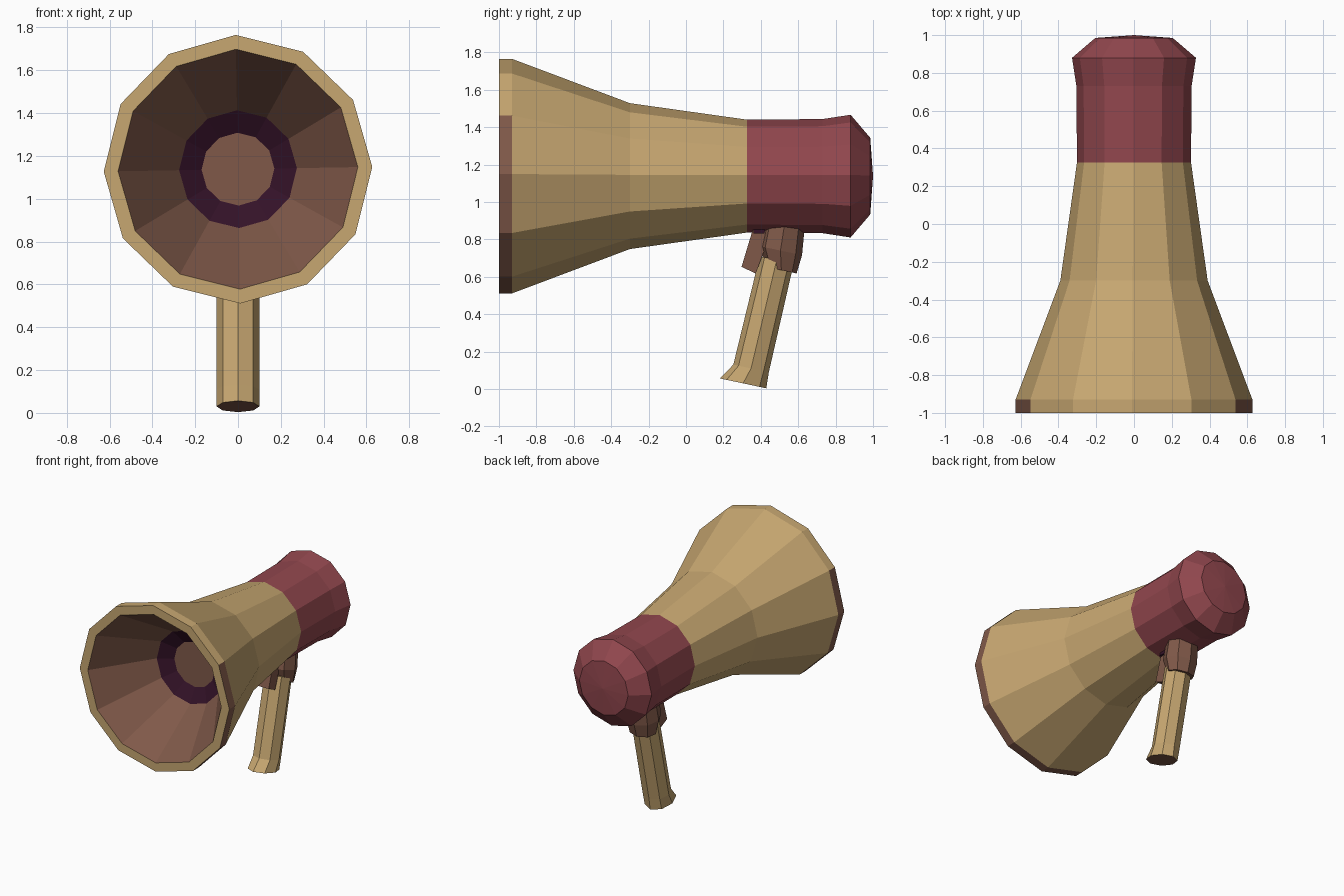
import bpy, bmesh, math

if "Cube" in bpy.data.objects:
    bpy.data.objects.remove(bpy.data.objects["Cube"])


def material(name, rgb):
    m = bpy.data.materials.new(name)
    lin = [((c / 255 + 0.055) / 1.055) ** 2.4 for c in rgb]
    m.diffuse_color = (*lin, 1)
    m.use_nodes = True
    m.node_tree.nodes["Principled BSDF"].inputs["Base Color"].default_value = m.diffuse_color
    return m


MATS = [material("tan", (199, 167, 113)), material("brown", (128, 89, 73)),
        material("red", (146, 71, 78)), material("dark_purple", (52, 18, 40))]
TAN, BROWN, RED, PURPLE = range(4)
AXIS_Z = 1.138


def finish(name, bm):
    me = bpy.data.meshes.new(name)
    bm.to_mesh(me)
    bm.free()
    for m in MATS:
        me.materials.append(m)
    ob = bpy.data.objects.new(name, me)
    bpy.context.collection.objects.link(ob)
    return ob


def lathe(name, profile, colour, n=12):
    """Spin (y, radius) points round the horn axis; colour(segment, side) picks the material."""
    bm = bmesh.new()
    rings = []
    for y, r in profile:
        if r == 0:
            rings.append([bm.verts.new((0, y, AXIS_Z))] * n)
        else:
            a = [math.radians(1 + 360 * k / n) for k in range(n)]
            rings.append([bm.verts.new((r * math.cos(t), y, AXIS_Z + r * math.sin(t))) for t in a])
    for i in range(len(rings) - 1):
        for k in range(n):
            a, b, j = rings[i], rings[i + 1], (k + 1) % n
            loop = list(dict.fromkeys((a[k], b[k], b[j], a[j])))
            bm.faces.new(loop).material_index = colour(i, k)
    return finish(name, bm)


def post(name, rings, colour, bottom=None, n=8, tilt=12):
    """Loft tilted rings (y, z, half width x, half depth) from bottom to top."""
    bm = bmesh.new()
    t = math.radians(tilt)
    off = math.pi / 4 if n == 4 else 0
    loops = []
    for y, z, rx, ry in rings:
        loop = []
        for k in range(n):
            a = 2 * math.pi * k / n + off
            f = math.sqrt(2) if n == 4 else 1
            d = ry * f * math.cos(a)
            loop.append(bm.verts.new((rx * f * math.sin(a), y + d * math.cos(t), z - d * math.sin(t))))
        loops.append(loop)
    for a, b in zip(loops, loops[1:]):
        for k in range(n):
            bm.faces.new((a[k], a[(k + 1) % n], b[(k + 1) % n], b[k])).material_index = colour
    bm.faces.new(loops[0]).material_index = colour if bottom is None else bottom
    bm.faces.new(loops[-1]).material_index = colour
    bmesh.ops.recalc_face_normals(bm, faces=bm.faces)
    return finish(name, bm)


# Speaker cone inside the mouth: plug, dark ring, cone wall
lathe("speaker_cone", [(-0.52, 0), (-0.52, 0.17), (-0.58, 0.275), (-1.0, 0.56)],
      lambda i, k: PURPLE if i == 1 else BROWN)

# Horn: front lip, rim band (brown on sides and below), flared shell
lathe("horn", [(-1.0, 0.56), (-1.0, 0.627), (-0.93, 0.627), (-0.3, 0.39), (0.325, 0.302)],
      lambda i, k: BROWN if i == 1 and k not in (1, 2, 3, 4) else TAN)

# Rear housing
lathe("rear_housing", [(0.325, 0.302), (0.73, 0.305), (0.88, 0.328), (0.985, 0.205), (1.0, 0)],
      lambda i, k: RED)

# Handle with a flared foot
post("handle", [(0.305, 0.03, 0.1, 0.127), (0.348, 0.11, 0.1, 0.097), (0.485, 0.69, 0.1, 0.093)],
     TAN, BROWN)

# Collar joining handle and housing
post("handle_collar", [(0.51, 0.635, 0.105, 0.083), (0.505, 0.74, 0.125, 0.118),
                       (0.53, 0.9, 0.115, 0.108)], BROWN)

# Trigger and its dark pivot
post("trigger", [(0.335, 0.635, 0.05, 0.042), (0.42, 0.89, 0.05, 0.05)], BROWN, n=4, tilt=25)
post("trigger_pivot", [(0.39, 0.83, 0.065, 0.03), (0.395, 0.885, 0.065, 0.03)], PURPLE, n=4, tilt=0)
